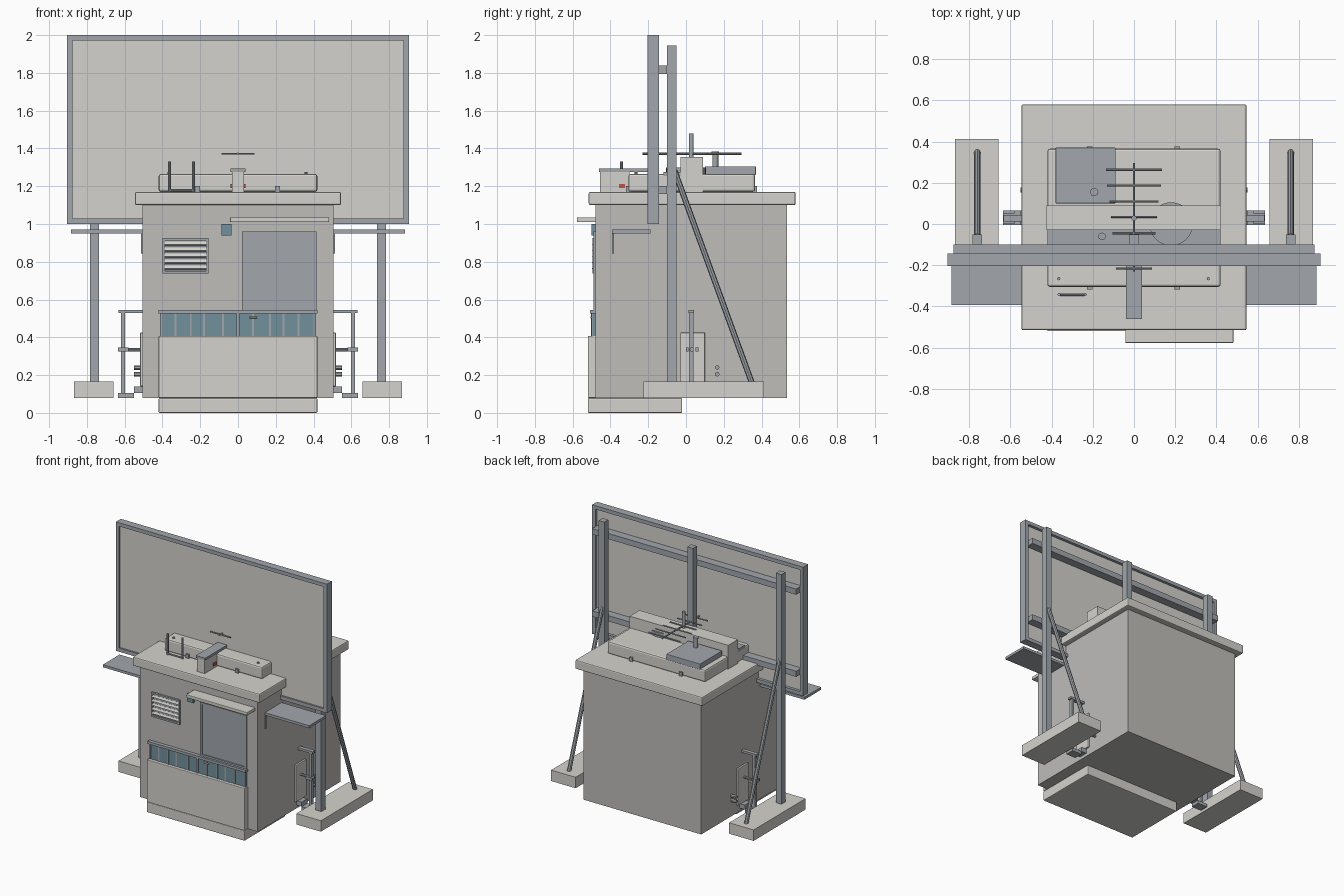
import bpy, math
from mathutils import Vector

if "Cube" in bpy.data.objects:
    bpy.data.objects.remove(bpy.data.objects["Cube"])


def material(name, rgb):
    m = bpy.data.materials.new(name)
    m.diffuse_color = (*rgb, 1)
    m.use_nodes = True
    m.node_tree.nodes["Principled BSDF"].inputs["Base Color"].default_value = m.diffuse_color
    return m


PALE = material("concrete", (0.66, 0.65, 0.61))
WALL = material("wall", (0.52, 0.51, 0.49))
METAL = material("metal", (0.36, 0.39, 0.42))
GLASS = material("blue_glass", (0.17, 0.28, 0.33))
RED = material("red", (0.6, 0.08, 0.06))


def box(name, x, y, z, mat=METAL, bevel=0):
    """Box from (min, max) ranges on each axis."""
    bpy.ops.mesh.primitive_cube_add(size=1, location=[(a + b) / 2 for a, b in (x, y, z)])
    o = bpy.context.object
    o.name = name
    o.scale = [b - a for a, b in (x, y, z)]
    bpy.ops.object.transform_apply(location=False, rotation=False, scale=True)
    o.data.materials.append(mat)
    if bevel:
        m = o.modifiers.new("bevel", 'BEVEL')
        m.width, m.segments = bevel, 2
    return o


def rod(name, a, b, r, mat=METAL, sides=8):
    """Cylinder between two points."""
    a, b = Vector(a), Vector(b)
    bpy.ops.mesh.primitive_cylinder_add(vertices=sides, radius=r, depth=(b - a).length, location=(a + b) / 2)
    o = bpy.context.object
    o.name = name
    o.rotation_euler = (b - a).to_track_quat('Z', 'Y').to_euler()
    o.data.materials.append(mat)
    if sides > 8:
        bpy.ops.object.shade_smooth_by_angle()
    return o


def frame(name, x, y, z, w, mat=METAL):
    """Four bars around a rectangle in the xz plane."""
    for part, xs, zs in (("left", (x[0], x[0] + w), z), ("right", (x[1] - w, x[1]), z),
                         ("top", (x[0] + w, x[1] - w), (z[1] - w, z[1])),
                         ("bottom", (x[0] + w, x[1] - w), (z[0], z[0] + w))):
        box(f"{name}_{part}", xs, y, zs, mat)


def sided(s, a, b):
    return tuple(sorted((s * a, s * b)))


# Building shell
box("building_body", (-.505, .505), (-.48, .535), (.08, 1.10), WALL)
box("roof_slab", (-.545, .545), (-.515, .58), (1.10, 1.17), PALE, .008)
box("front_step", (-.42, .42), (-.52, -.02), (0, .078), PALE, .006)
box("counter_front", (-.42, .42), (-.52, -.47), (.08, .408), PALE, .004)

# Glazed counter strip
box("counter_glass", (-.412, .412), (-.495, -.47), (.408, .525), GLASS)
box("counter_rail", (-.422, .422), (-.508, -.475), (.525, .545))
box("counter_divider", (-.007, .007), (-.503, -.475), (.408, .525))
for x in (-.405, -.33, -.25, -.18, -.08, .08, .17, .24, .32, .405):
    box("glass_bar", (x - .005, x + .005), (-.499, -.475), (.408, .525))
rod("latch", (.06, -.503, .505), (.10, -.503, .505), .005, PALE)

# Door with canopy and lamp
box("door_panel", (.025, .41), (-.484, -.47), (.545, .955))
frame("door_frame", (.02, .415), (-.491, -.47), (.545, .96), .014)
box("door_canopy", (-.042, .482), (-.577, -.475), (1.01, 1.035), PALE, .004)
box("door_lamp", (-.087, -.035), (-.50, -.475), (.94, 1.0), GLASS)

# Louvred vent
box("vent_back", (-.39, -.16), (-.483, -.47), (.75, .92))
frame("vent_frame", (-.40, -.155), (-.495, -.47), (.737, .925), .014)
for i in range(5):
    z = .768 + i * .032
    slat = box("vent_slat", (-.388, -.167), (-.495, -.478), (z - .009, z + .009), PALE)
    slat.rotation_euler.x = math.radians(-25)

# Billboard
frame("billboard_frame", (-.905, .905), (-.203, -.143), (1.0, 2.0), .028)
box("billboard_panel", (-.88, .88), (-.19, -.165), (1.025, 1.975), PALE)
for z in (1.18, 1.817):
    box("billboard_rail", (-.875, .875), (-.167, -.10), (z - .022, z + .022))
box("billboard_middle_post", (-.024, .024), (-.10, -.05), (1.17, 1.945))

# Parts repeated on both sides
for s in (-1, 1):
    box("billboard_post", sided(s, .736, .784), (-.10, -.05), (.16, 1.945))
    rod("diagonal_brace", (s * .76, -.06, 1.28), (s * .76, .35, .155), .0155)
    box("post_footing", sided(s, .658, .868), (-.225, .412), (.08, .165), PALE)
    # Side shelf and its wall strap
    box("side_shelf", sided(s, .50, .885), (-.392, -.187), (.95, .97))
    box("shelf_strap", sided(s, .503, .513), (-.393, -.381), (.845, .95))
    # Wall hatch and hand rail
    box("side_hatch", sided(s, .50, .518), (-.03, .10), (.14, .425), PALE, .004)
    box("rail_post", sided(s, .598, .62), (.015, .04), (.08, .545))
    box("rail_top", sided(s, .50, .632), (.012, .043), (.528, .545))
    rod("rail_middle", (s * .50, .028, .335), (s * .635, .028, .335), .009)
    for y in (.006, .032, .058):
        box("rail_bracket", sided(s, .58, .635), (y - .007, y + .007), (.325, .345))
    box("rail_foot", sided(s, .55, .635), (-.005, .065), (.08, .105))
    box("rail_anchor", sided(s, .50, .55), (-.005, .065), (.105, .14))
    for z in (.205, .24):
        rod("side_pipe", (s * .50, .165, z), (s * .55, .165, z), .012, METAL, 12)

# Roof plant housing
box("roof_housing", (-.42, .42), (-.305, .365), (1.17, 1.265), PALE, .012)
box("roof_ridge", (-.425, .42), (-.03, .09), (1.17, 1.355), PALE)
box("roof_plate", (-.42, .42), (-.12, -.03), (1.25, 1.275))
box("roof_hatch", (-.38, -.09), (.10, .37), (1.26, 1.305), METAL, .003)
rod("hatch_pipe", (-.193, .155, 1.30), (-.193, .155, 1.375), .016, METAL, 16)
rod("hatch_pipe_cap", (-.193, .155, 1.37), (-.193, .155, 1.383), .02, METAL, 16)
rod("roof_drum", (.18, 0, 1.26), (.18, 0, 1.30), .105, METAL, 32)
rod("roof_stub", (-.155, -.06, 1.27), (-.155, -.06, 1.30), .018, METAL, 16)
for x in (-.215, .21):
    for y in (-.308, .368):
        box("housing_clip", (x - .013, x + .013), (y - .009, y + .009), (1.17, 1.20))
for x in (-.365, .36):
    rod("housing_bolt", (x, -.265, 1.26), (x, -.265, 1.275), .008)

# Front roof bracket with red markers
box("roof_bracket", (-.033, .033), (-.455, -.30), (1.17, 1.277), PALE)
box("bracket_cap", (-.04, .04), (-.46, -.19), (1.275, 1.293))
for s in (-1, 1):
    box("red_marker", sided(s, .03, .04), (-.355, -.322), (1.19, 1.212), RED)

# Pair of roof whips on a bar
for x in (-.363, -.236):
    rod("whip", (x, -.342, 1.17), (x, -.342, 1.332), .0075)
rod("whip_bar", (-.363, -.342, 1.178), (-.236, -.342, 1.178), .006)

# Antenna
rod("antenna_mast", (0, .028, 1.35), (0, .028, 1.48), .013, METAL, 12)
rod("antenna_boom", (0, -.23, 1.372), (0, .295, 1.372), .006)
for y, h in ((-.215, .087), (-.13, .095), (-.045, .105), (.035, .112), (.11, .12), (.187, .13), (.263, .135)):
    rod("antenna_element", (-h, y, 1.372), (h, y, 1.372), .005)
